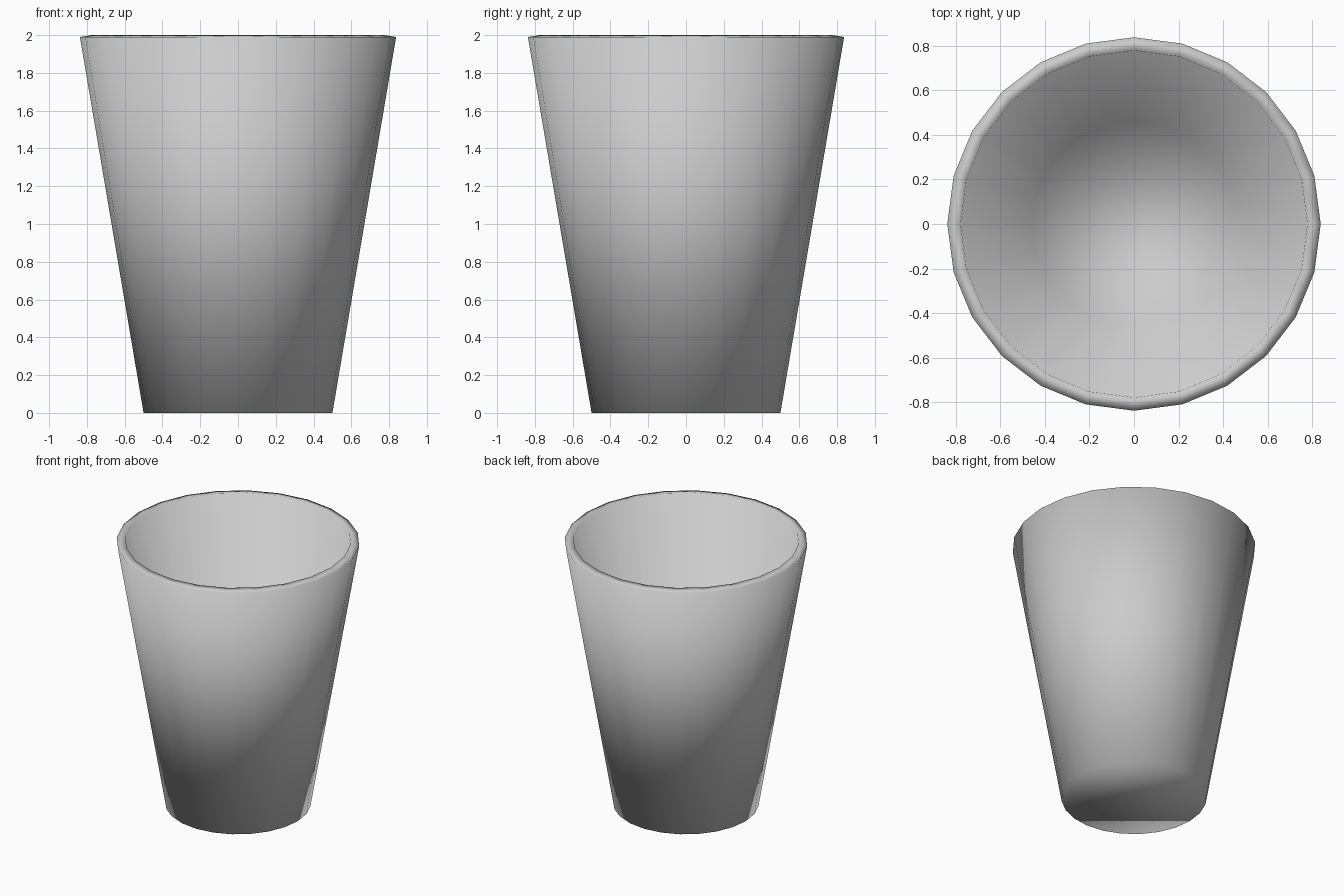
import bpy

if "Cube" in bpy.data.objects:
    bpy.data.objects.remove(bpy.data.objects["Cube"])

# Tapered cup body: 24-sided, open at the top
H = 1.99
bpy.ops.mesh.primitive_cone_add(vertices=24, radius1=0.5, radius2=0.837, depth=H,
                                end_fill_type='NGON', location=(0, 0, 0))
cup = bpy.context.object
cup.name = "cup"
for v in cup.data.vertices:
    v.co.z += H / 2

# Remove the top cap
import bmesh
bm = bmesh.new()
bm.from_mesh(cup.data)
top = [f for f in bm.faces if all(v.co.z > H - 0.01 for v in f.verts)]
bmesh.ops.delete(bm, geom=top, context='FACES_ONLY')
bm.to_mesh(cup.data)
bm.free()

# Wall thickness, inwards, smooth all over
wall = cup.modifiers.new("wall", 'SOLIDIFY')
wall.thickness = 0.06
wall.offset = -1
bpy.ops.object.shade_smooth()
